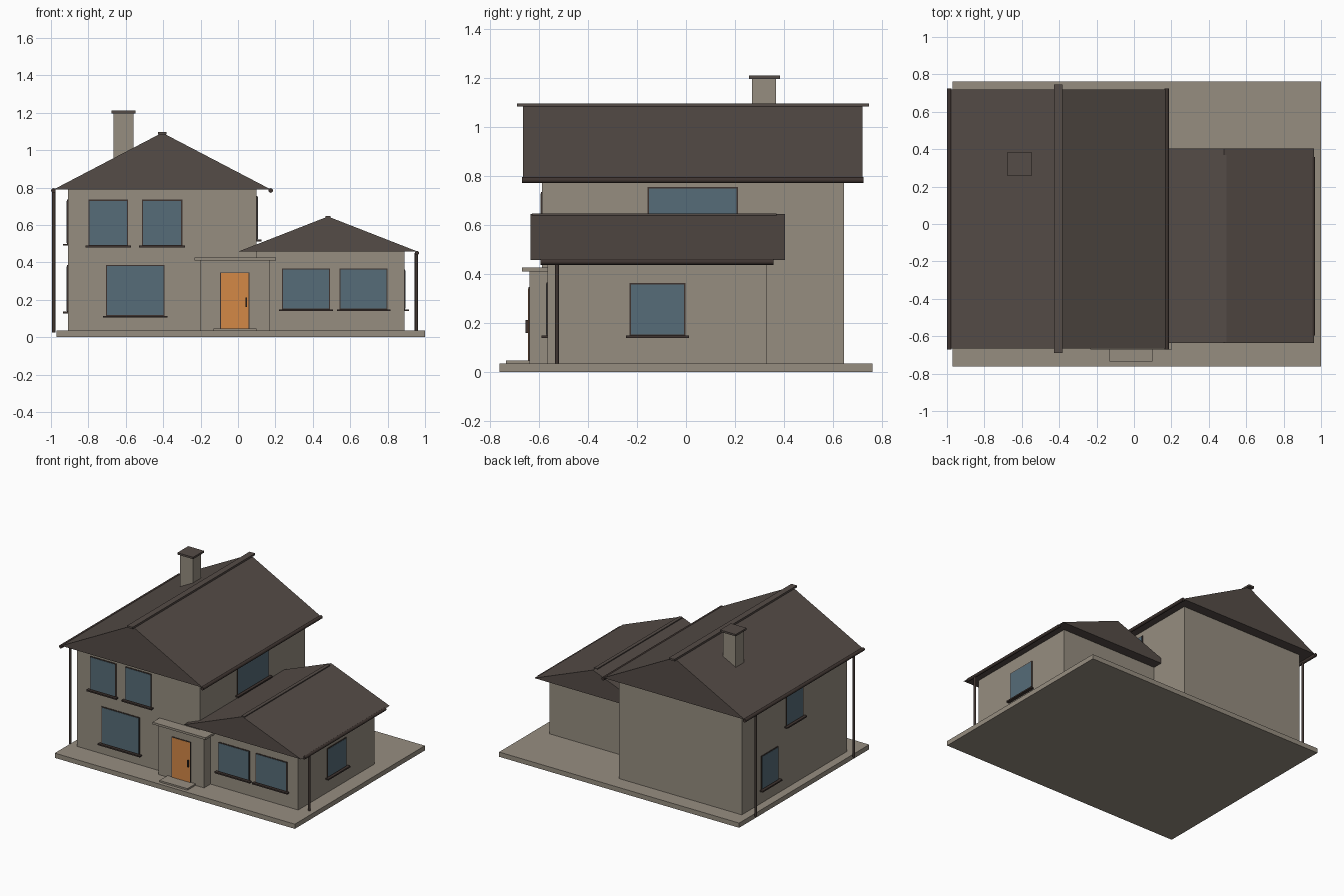
import bpy, bmesh
from mathutils import Vector

if "Cube" in bpy.data.objects:
    bpy.data.objects.remove(bpy.data.objects["Cube"])


def srgb(r, g, b):
    lin = [c / 255 / 12.92 if c < 11 else ((c / 255 + 0.055) / 1.055) ** 2.4 for c in (r, g, b)]
    return (*lin, 1.0)


def material(name, rgb):
    m = bpy.data.materials.new(name)
    m.diffuse_color = srgb(*rgb)
    m.use_nodes = True
    m.node_tree.nodes["Principled BSDF"].inputs["Base Color"].default_value = m.diffuse_color
    return m


WALL = material("stone_wall", (150, 141, 128))
ROOF = material("roof_brown", (85, 76, 71))
TRIM = material("dark_trim", (62, 52, 48))
GLASS = material("window_glass", (86, 108, 120))
DOOR = material("door_orange", (212, 136, 70))


def finish(name, bm, mat):
    bmesh.ops.recalc_face_normals(bm, faces=bm.faces)
    mesh = bpy.data.meshes.new(name)
    bm.to_mesh(mesh)
    bm.free()
    mesh.materials.append(mat)
    obj = bpy.data.objects.new(name, mesh)
    bpy.context.collection.objects.link(obj)
    return obj


def box(name, x, y, z, mat):
    """Box from (min, max) ranges on each axis."""
    bm = bmesh.new()
    bmesh.ops.create_cube(bm, size=1)
    for v in bm.verts:
        v.co = Vector([r[0] if c < 0 else r[1] for c, r in zip(v.co, (x, y, z))])
    return finish(name, bm, mat)


def gable_roof(name, x, y, z, mat):
    """Solid triangular prism with its ridge along y."""
    bm = bmesh.new()
    profile = [(x[0], z[0]), (x[1], z[0]), ((x[0] + x[1]) / 2, z[1])]
    face = bm.faces.new([bm.verts.new((px, y[0], pz)) for px, pz in profile])
    ext = bmesh.ops.extrude_face_region(bm, geom=[face], use_keep_orig=True)
    verts = [g for g in ext["geom"] if isinstance(g, bmesh.types.BMVert)]
    bmesh.ops.translate(bm, verts=verts, vec=(0, y[1] - y[0], 0))
    return finish(name, bm, mat)


def pipe(name, a, b, radius, mat):
    """Round bar between two points."""
    a, b = Vector(a), Vector(b)
    bm = bmesh.new()
    bmesh.ops.create_cone(bm, cap_ends=True, segments=12, radius1=radius,
                          radius2=radius, depth=(b - a).length)
    rot = (b - a).to_track_quat('Z', 'Y')
    for v in bm.verts:
        v.co = rot @ v.co + (a + b) / 2
    obj = finish(name, bm, mat)
    for p in obj.data.polygons:
        p.use_smooth = len(p.vertices) == 4
    return obj


def window(name, axis, wall, out, span, z):
    """Frame, glass and sill on a wall; axis 'x' or 'y' is the wall normal."""
    def part(suffix, s, depth, zr, mat):
        d = tuple(sorted((wall - out * 0.005, wall + out * depth)))
        xr, yr = (d, s) if axis == 'x' else (s, d)
        box(name + suffix, xr, yr, zr, mat)
    f = 0.006
    part("_frame", span, 0.004, z, TRIM)
    part("_glass", (span[0] + f, span[1] - f), 0.006, (z[0] + f, z[1] - f), GLASS)
    part("_sill", (span[0] - 0.015, span[1] + 0.015), 0.025, (z[0] - 0.008, z[0] + 0.002), TRIM)


# Ground slab and wall blocks
box("foundation", (-0.97, 1.0), (-0.762, 0.762), (0, 0.035), WALL)
box("main_walls", (-0.91, 0.10), (-0.588, 0.645), (0.03, 0.795), WALL)
box("wing_walls", (0.05, 0.89), (-0.565, 0.33), (0.03, 0.465), WALL)

# Roofs and ridge caps
gable_roof("main_roof", (-0.985, 0.175), (-0.665, 0.72), (0.79, 1.093), ROOF)
gable_roof("wing_roof", (0.0, 0.962), (-0.635, 0.404), (0.457, 0.645), ROOF)
box("main_ridge_cap", (-0.428, -0.382), (-0.69, 0.747), (1.084, 1.098), ROOF)
box("wing_ridge_cap", (0.468, 0.494), (-0.63, 0.37), (0.636, 0.647), ROOF)

# Chimney
box("chimney", (-0.665, -0.56), (0.27, 0.367), (0.9, 1.2), WALL)
box("chimney_cap", (-0.677, -0.548), (0.257, 0.384), (1.197, 1.211), ROOF)

# Gutters and downspouts
for side, gx in (("left", -0.987), ("right", 0.175)):
    pipe(f"main_gutter_{side}", (gx, -0.67, 0.784), (gx, 0.725, 0.784), 0.0125, TRIM)
pipe("wing_gutter", (0.957, -0.595, 0.45), (0.957, 0.357, 0.45), 0.0115, TRIM)
for side, py in (("front", -0.56), ("back", 0.59)):
    pipe(f"main_downspout_{side}", (-0.985, py, 0.025), (-0.985, py, 0.785), 0.009, TRIM)
pipe("wing_downspout", (0.954, -0.527, 0.033), (0.954, -0.527, 0.45), 0.009, TRIM)

# Windows: front of main block, front of wing, both sides
window("upper_window_a", 'y', -0.588, -1, (-0.80, -0.587), (0.487, 0.735))
window("upper_window_b", 'y', -0.588, -1, (-0.513, -0.298), (0.487, 0.735))
window("lower_window", 'y', -0.588, -1, (-0.707, -0.393), (0.112, 0.387))
window("wing_window_a", 'y', -0.565, -1, (0.235, 0.493), (0.147, 0.367))
window("wing_window_b", 'y', -0.565, -1, (0.543, 0.80), (0.147, 0.367))
window("wing_side_window", 'x', 0.89, 1, (-0.23, -0.003), (0.147, 0.363))
window("main_side_window", 'x', 0.10, 1, (-0.157, 0.213), (0.52, 0.756))
window("left_upper_window", 'x', -0.91, -1, (-0.07, 0.13), (0.497, 0.735))
window("left_lower_window", 'x', -0.91, -1, (0.22, 0.42), (0.135, 0.385))

# Entrance porch with door, handle and step
box("porch", (-0.203, 0.17), (-0.64, -0.55), (0.03, 0.415), WALL)
box("porch_canopy", (-0.232, 0.203), (-0.67, -0.55), (0.411, 0.427), WALL)
box("porch_step", (-0.13, 0.10), (-0.735, -0.63), (0.03, 0.047), WALL)
box("door_frame", (-0.097, 0.062), (-0.643, -0.635), (0.04, 0.347), TRIM)
box("door", (-0.092, 0.057), (-0.645, -0.636), (0.045, 0.342), DOOR)
box("door_handle", (0.041, 0.049), (-0.655, -0.643), (0.16, 0.212), TRIM)
